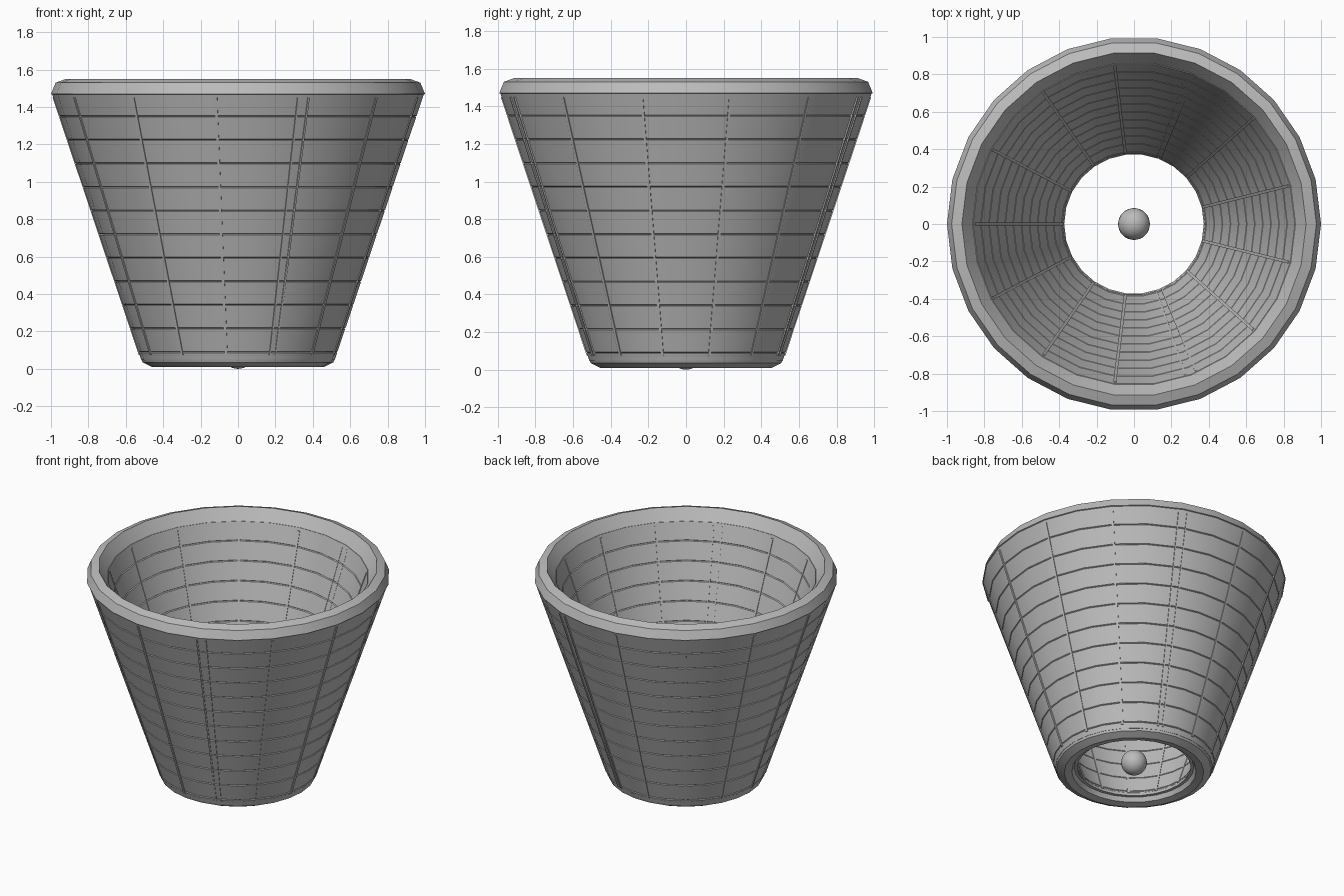
import bpy, bmesh, math
from mathutils import Vector

if "Cube" in bpy.data.objects:
    bpy.data.objects.remove(bpy.data.objects["Cube"])

SIDES = 26      # two facets for each upright stake
STAKES = 13
ROWS = [0.09 + 0.126 * i for i in range(11)]   # heights of the seams between strands

grey = bpy.data.materials.new("plain_grey")
grey.diffuse_color = (0.5, 0.5, 0.5, 1)
grey.use_nodes = True
grey.node_tree.nodes["Principled BSDF"].inputs["Base Color"].default_value = grey.diffuse_color


def finish(name, bm):
    bmesh.ops.recalc_face_normals(bm, faces=bm.faces)
    mesh = bpy.data.meshes.new(name)
    bm.to_mesh(mesh)
    bm.free()
    mesh.materials.append(grey)
    obj = bpy.data.objects.new(name, mesh)
    bpy.context.collection.objects.link(obj)
    bpy.ops.object.select_all(action='DESELECT')
    bpy.context.view_layer.objects.active = obj
    obj.select_set(True)
    bpy.ops.object.shade_smooth_by_angle(angle=math.radians(24))
    return obj


def lathe(name, profile):
    """Closed (radius, z) profile turned around the z axis."""
    bm = bmesh.new()
    rings = []
    for k in range(SIDES):
        a = math.pi + k * math.tau / SIDES
        rings.append([bm.verts.new((r * math.cos(a), r * math.sin(a), z)) for r, z in profile])
    n = len(profile)
    for k in range(SIDES):
        p, q = rings[k], rings[(k + 1) % SIDES]
        for j in range(n):
            bm.faces.new((p[j], q[j], q[(j + 1) % n], p[(j + 1) % n]))
    return finish(name, bm)


def outer(z):
    return 0.525 + (z - 0.07) * 0.335


def inner(z):
    return 0.38 + (z - 0.07) * 0.343


# Woven wall with a fine groove at every strand seam, inside and outside
def wall_side(radius, depth):
    pts = [(radius(0.05), 0.05)]
    for z in ROWS:
        pts += [(radius(z - 0.004), z - 0.004), (radius(z) + depth, z),
                (radius(z + 0.004), z + 0.004)]
    return pts + [(radius(1.47), 1.47)]


lathe("woven_wall", wall_side(outer, -0.006) + wall_side(inner, 0.006)[::-1])

# Bevelled rims at the mouth and the foot
lathe("top_rim", [(0.93, 1.44), (1.0, 1.47), (0.975, 1.53), (0.92, 1.55), (0.86, 1.465), (0.88, 1.44)])
lathe("bottom_rim", [(0.45, 0.09), (0.527, 0.075), (0.51, 0.035), (0.46, 0.01), (0.41, 0.02), (0.381, 0.075)])

# Upright stakes standing just proud of the wall
bm = bmesh.new()


def stake(angle, shift=0.0, width=0.016):
    radial = Vector((math.cos(angle), math.sin(angle), 0))
    side = Vector((-radial.y, radial.x, 0))
    ends = []
    for z in (0.075, 1.45):
        off = shift * outer(z)
        ends.append([bm.verts.new(radial * r + side * (off + s * width / 2) + Vector((0, 0, z)))
                     for r, s in ((inner(z) - 0.005, -1), (outer(z) + 0.004, -1),
                                  (outer(z) + 0.004, 1), (inner(z) - 0.005, 1))])
    lo, hi = ends
    bm.faces.new(lo)
    bm.faces.new(hi)
    for j in range(4):
        bm.faces.new((lo[j], lo[(j + 1) % 4], hi[(j + 1) % 4], hi[j]))


for i in range(STAKES):
    a = math.pi + i * math.tau / STAKES
    if abs(abs(math.sin(a)) - math.sin(math.radians(69.2))) < 0.01 and math.cos(a) > 0:
        # doubled stakes
        stake(a, -0.03, 0.01)
        stake(a, 0.03, 0.01)
    else:
        stake(a)
finish("upright_stakes", bm)

# Small ball in the middle of the open foot
bm = bmesh.new()
bmesh.ops.create_uvsphere(bm, u_segments=32, v_segments=16, radius=0.085)
bmesh.ops.translate(bm, verts=bm.verts, vec=(0, 0, 0.085))
finish("centre_ball", bm)
